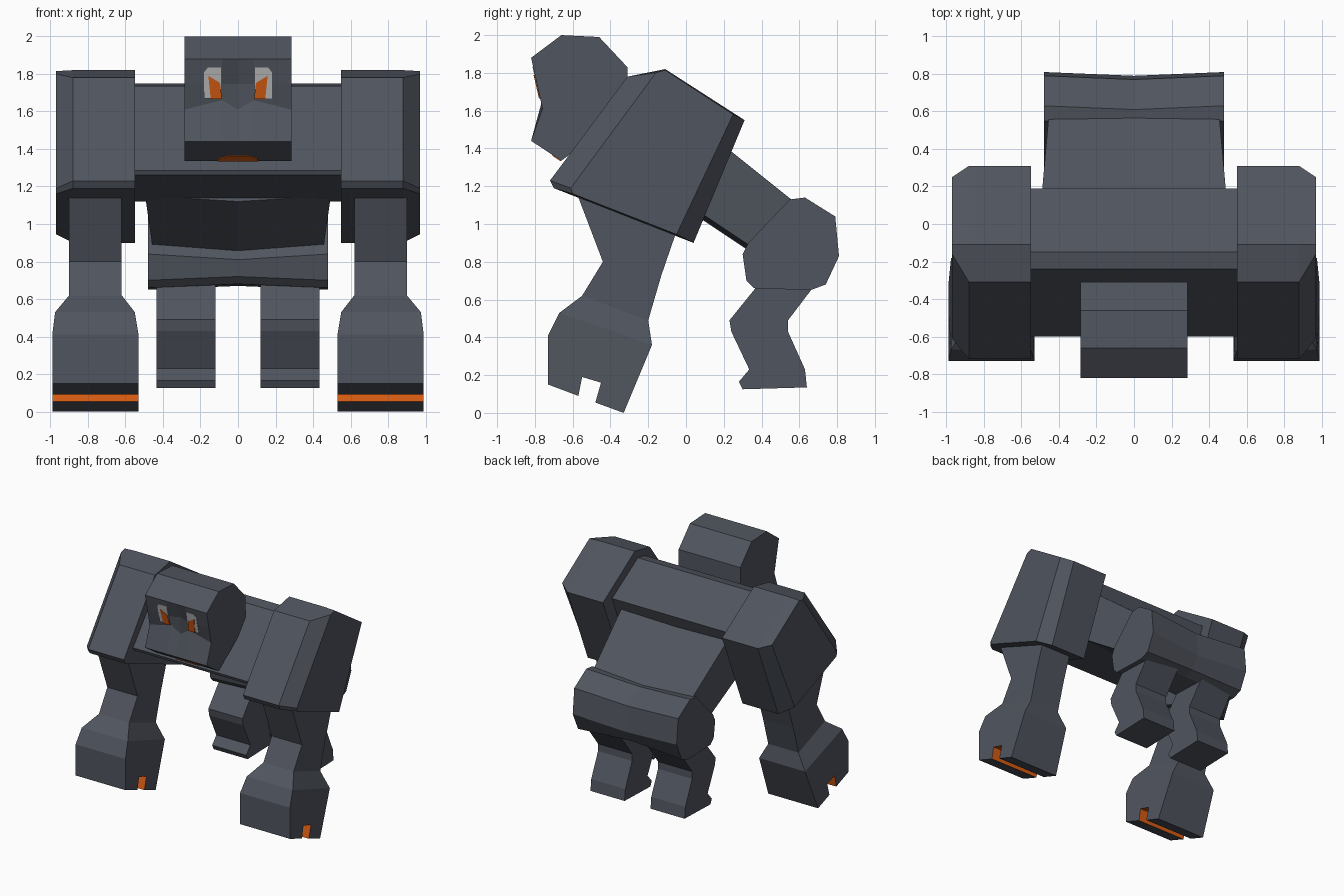
import bpy, bmesh

if "Cube" in bpy.data.objects:
    bpy.data.objects.remove(bpy.data.objects["Cube"])


def material(name, rgb):
    m = bpy.data.materials.new(name)
    m.diffuse_color = (*rgb, 1)
    m.use_nodes = True
    m.node_tree.nodes["Principled BSDF"].inputs["Base Color"].default_value = m.diffuse_color
    return m


STONE = material("slate stone", (0.08, 0.09, 0.112))
ORANGE = material("glowing orange", (0.68, 0.105, 0.006))
PALE = material("pale eye grey", (0.5, 0.5, 0.5))


def loft(name, rings, mats=(STONE,), mirror=False, accent=()):
    """Skin rings of 3D points and cap both ends; accent = edge strips in colour 2."""
    bm = bmesh.new()
    vs = [[bm.verts.new(p) for p in r] for r in rings]
    n = len(rings[0])
    for a, b in zip(vs, vs[1:]):
        for i in range(n):
            j = (i + 1) % n
            f = bm.faces.new((a[i], a[j], b[j], b[i]))
            f.material_index = 1 if i in accent else 0
    bm.faces.new(vs[0])
    bm.faces.new(vs[-1][::-1])
    bmesh.ops.recalc_face_normals(bm, faces=bm.faces)
    me = bpy.data.meshes.new(name)
    bm.to_mesh(me)
    bm.free()
    ob = bpy.data.objects.new(name, me)
    bpy.context.collection.objects.link(ob)
    for m in mats:
        me.materials.append(m)
    if mirror:
        ob.modifiers.new("mirror", 'MIRROR').use_mirror_merge = False
    return ob


def side(x, profile):
    return [(x, y, z) for y, z in profile]


def quad(x0, x1, front, back):
    return [(x0, *front), (x1, *front), (x1, *back), (x0, *back)]


# Head: side profile swept across x, with a dent between the eyes
def head_ring(x, dent, crease_z):
    return side(x, [(-0.66, 2.0), (-0.82, 1.88), (-0.79 + dent, 1.745),
                    (-0.76, crease_z), (-0.82, 1.44), (-0.66, 1.335),
                    (-0.48, 1.47), (-0.31, 1.6), (-0.31, 1.83), (-0.46, 1.99)])


loft("head", [head_ring(-0.285, 0, 1.61), head_ring(-0.085, 0, 1.66),
              head_ring(0, 0.035, 1.61),
              head_ring(0.085, 0, 1.66), head_ring(0.285, 0, 1.61)])


# Eyes and mouth: thin plates on the face
def face_plate(name, outline, lift, mat):
    surf = lambda z: -0.82 + (1.88 - z) * 0.23
    loft(name, [[(x, surf(z) - d, z) for x, z in outline] for d in (lift, lift - 0.006)],
         (mat,), mirror=True)


face_plate("eye_white", [(0.09, 1.835), (0.16, 1.835), (0.18, 1.81),
                         (0.18, 1.67), (0.09, 1.67)], 0.004, PALE)
face_plate("eye_iris", [(0.158, 1.79), (0.096, 1.752),
                        (0.085, 1.665), (0.145, 1.665)], 0.008, ORANGE)
mouth = [(-0.11, 1.336), (-0.1, 1.353), (-0.05, 1.365),
         (0.05, 1.365), (0.1, 1.353), (0.11, 1.336)]
loft("mouth", [[(x, -0.82 + (1.44 - z) * 1.524 - d, z - d) for x, z in mouth]
               for d in (0.003, -0.002)], (ORANGE,))

# Chest block between the shoulders
chest = [(-0.60, 1.285), (-0.24, 1.735), (-0.15, 1.75), (0.19, 1.54),
         (0.02, 1.12), (-0.59, 1.26)]
loft("chest", [side(-0.56, chest), side(0.56, chest)])

# Shoulders: full profile, chamfered in on the outer side
shoulder = [(-0.72, 1.23), (-0.31, 1.78), (-0.11, 1.82), (0.31, 1.55),
            (0.04, 0.90), (-0.70, 1.19)]
outer = [(-0.61, 1.19), (-0.16, 1.80), (-0.11, 1.815), (0.25, 1.58),
         (-0.05, 0.945), (-0.60, 1.16)]
loft("shoulder", [side(0.55, shoulder), side(0.88, shoulder), side(0.97, outer)],
     mirror=True)

# Waist: tapers back from the chest to the hips, creased along the middle
def waist_ring(w, top, bottom):
    return [(-w, *top), (0, top[0], top[1] - 0.02), (w, *top),
            (w, *bottom), (0, bottom[0], bottom[1] - 0.03), (-w, *bottom)]


loft("waist", [waist_ring(0.495, (0.12, 1.48), (-0.06, 1.15)),
               waist_ring(0.455, (0.57, 1.12), (0.36, 0.87))])

# Hips: many-sided profile pinched slightly at the centre
hip = [(0.55, 1.13), (0.63, 1.14), (0.79, 1.04), (0.81, 0.83), (0.74, 0.68),
       (0.66, 0.65), (0.36, 0.66), (0.32, 0.70), (0.30, 0.84), (0.33, 0.90)]
pinched = [(y - 0.02 if y > 0.5 else y + 0.01, z - 0.03 if z > 0.8 else z + 0.02)
           for y, z in hip]
loft("hips", [side(-0.48, hip), side(0, pinched), side(0.48, hip)])

# Hind legs
hind = [(0.40, 0.70), (0.23, 0.49), (0.24, 0.43), (0.335, 0.23), (0.28, 0.165),
        (0.30, 0.125), (0.64, 0.135), (0.63, 0.23), (0.54, 0.43), (0.54, 0.49),
        (0.70, 0.70)]
loft("hind_leg", [side(0.12, hind), side(0.435, hind)], mirror=True)

# Forearms: slim to the wrist, then flaring to the fist
loft("forearm", [quad(0.62, 0.90, (-0.60, 1.22), (-0.03, 1.02)),
                 quad(0.62, 0.90, (-0.44, 0.80), (-0.13, 0.73)),
                 quad(0.62, 0.90, (-0.55, 0.62), (-0.20, 0.49)),
                 quad(0.55, 0.975, (-0.67, 0.53), (-0.18, 0.36))], mirror=True)

# Fists: slotted underneath, slot walls glowing
fist = [(-0.67, 0.53), (-0.73, 0.41), (-0.73, 0.15), (-0.57, 0.09), (-0.55, 0.19),
        (-0.45, 0.16), (-0.48, 0.055), (-0.33, 0.0), (-0.18, 0.36)]


def fist_ring(x, inset):
    ring = side(x, fist)
    for i in (0, -1):
        ring[i] = (x + inset, *ring[i][1:])
    return ring


loft("fist", [fist_ring(0.53, 0.02), fist_ring(0.99, -0.015)],
     (STONE, ORANGE), mirror=True, accent=(3, 4, 5))
